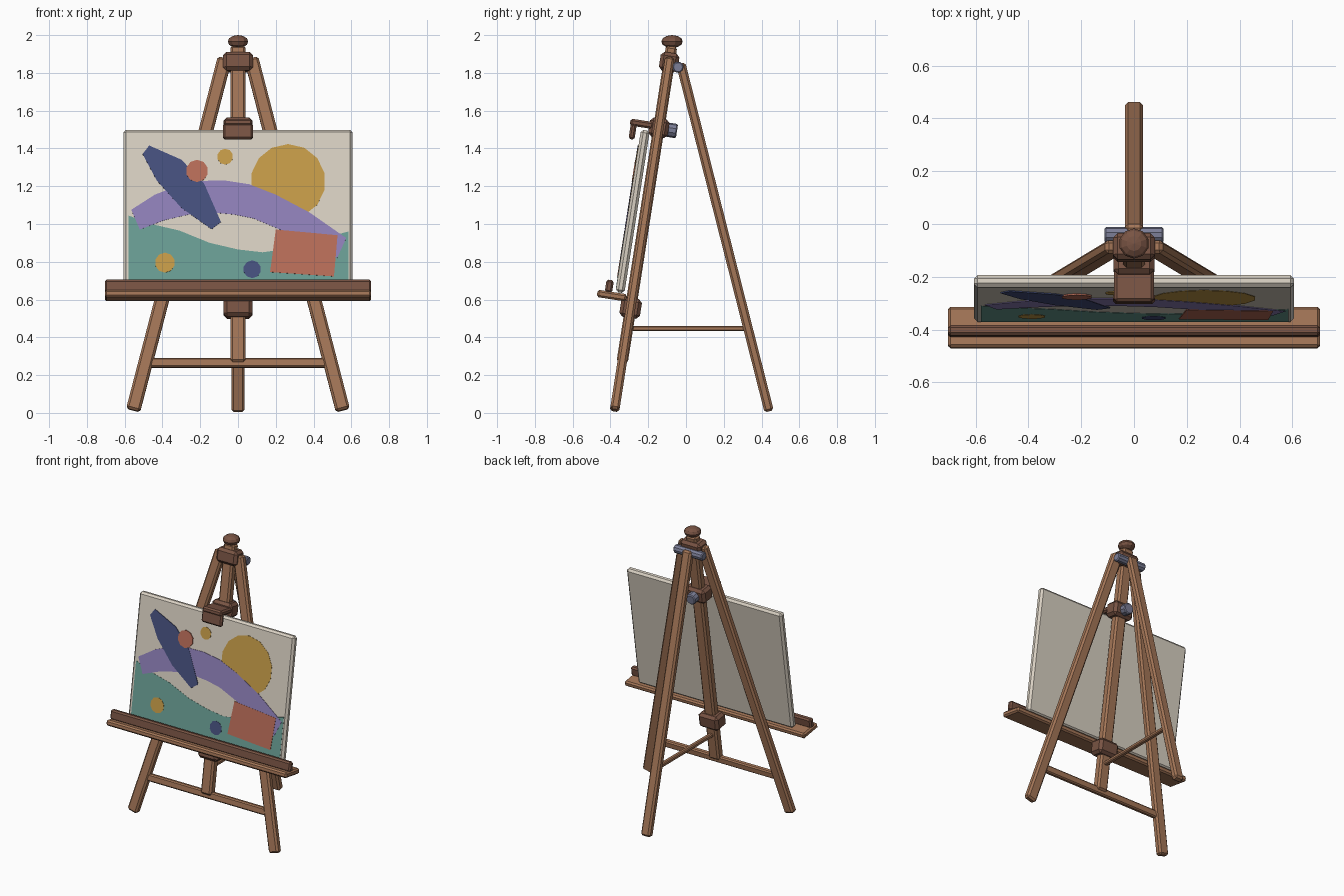
import bpy, bmesh, math
from mathutils import Matrix, Vector

if "Cube" in bpy.data.objects:
    bpy.data.objects.remove(bpy.data.objects["Cube"])

# Tilted frame shared by everything on the leaning front of the easel
TILT = math.radians(8.9)
FRONT = Matrix.Translation((0, -0.38, 0)) @ Matrix.Rotation(-TILT, 4, 'X')
WORLD = Matrix.Identity(4)


def material(name, rgb):
    m = bpy.data.materials.new(name)
    m.diffuse_color = (*rgb, 1)
    m.use_nodes = True
    m.node_tree.nodes["Principled BSDF"].inputs["Base Color"].default_value = m.diffuse_color
    return m


WOOD = material("wood", (0.37, 0.18, 0.095))
DARK = material("dark_wood", (0.19, 0.088, 0.057))
METAL = material("metal", (0.2, 0.21, 0.31))
CLOTH = material("cloth", (0.69, 0.63, 0.54))
TEAL = material("teal", (0.145, 0.342, 0.296))
OCHRE = material("ochre", (0.56, 0.33, 0.065))
PURPLE = material("purple", (0.275, 0.216, 0.485))
NAVY = material("navy", (0.061, 0.08, 0.209))
RED = material("red", (0.485, 0.153, 0.098))


def finish(name, bm, matrix, mat):
    bmesh.ops.recalc_face_normals(bm, faces=bm.faces[:])
    me = bpy.data.meshes.new(name)
    bm.to_mesh(me)
    bm.free()
    me.materials.append(mat)
    ob = bpy.data.objects.new(name, me)
    ob.matrix_world = matrix
    bpy.context.collection.objects.link(ob)
    return ob


def block(name, size, matrix, mat, bevel=0.012):
    bm = bmesh.new()
    bmesh.ops.create_cube(bm, size=1)
    bmesh.ops.scale(bm, vec=size, verts=bm.verts)
    bmesh.ops.bevel(bm, geom=bm.edges[:], offset=bevel, segments=1, affect='EDGES')
    return finish(name, bm, matrix, mat)


def span(name, x, y, z, mat, bevel=0.012):
    """Box in the tilted frame: half width x, depth range y, height range z."""
    c = Matrix.Translation((0, sum(y) / 2, sum(z) / 2))
    return block(name, (2 * x, y[1] - y[0], z[1] - z[0]), FRONT @ c, mat, bevel)


def bar(name, p, q, width, thick, mat, frame=WORLD, bevel=0.012, side=(1, 0, 0)):
    """Bar between two points, width measured along the side direction."""
    p, q = Vector(p), Vector(q)
    axis = (q - p).normalized()
    depth = axis.cross(Vector(side)).normalized()
    wide = depth.cross(axis)
    m = Matrix((wide, depth, axis)).transposed().to_4x4()
    m.translation = (p + q) / 2
    return block(name, (width, thick, (q - p).length), frame @ m, mat, bevel)


def cylinder(name, r, length, matrix, mat, sides=10, bevel=0.006):
    bm = bmesh.new()
    bmesh.ops.create_cone(bm, cap_ends=True, segments=sides, radius1=r, radius2=r, depth=length)
    rims = [e for e in bm.edges if abs(e.verts[0].co.z - e.verts[1].co.z) < 1e-5]
    bmesh.ops.bevel(bm, geom=rims, offset=bevel, segments=1, affect='EDGES')
    return finish(name, bm, matrix, mat)


# Legs, mast and braces
for s, tag in ((-1, "left"), (1, "right")):
    bar("front_leg_" + tag, (s * 0.555, 0, 0.014), (s * 0.07, 0, 1.9), 0.076, 0.05, WOOD, FRONT)
bar("rear_leg", (0, 0.44, 0.008), (0, -0.028, 1.85), 0.07, 0.05, WOOD)
span("mast", 0.041, (-0.03, 0.03), (0.27, 1.965), WOOD)
bar("cross_brace", (-0.475, 0, 0.268), (0.475, 0, 0.268), 0.05, 0.036, WOOD, FRONT, 0.008, (0, 0, 1))
bar("stay_bar", (0, -0.285, 0.447), (0, 0.33, 0.447), 0.03, 0.026, WOOD, WORLD, 0.006)

# Head block, hinge bolt and finial
span("head_block", 0.08, (-0.05, 0.05), (1.83, 1.93), DARK, 0.018)
cylinder("hinge_bolt", 0.03, 0.224,
         Matrix.Translation((0, -0.042, 1.83)) @ Matrix.Rotation(math.pi / 2, 4, 'Y'), METAL)
bm = bmesh.new()
bmesh.ops.create_uvsphere(bm, u_segments=10, v_segments=6, radius=0.057)
bmesh.ops.scale(bm, vec=(1, 1, 0.6), verts=bm.verts)
finish("finial", bm, Matrix.Translation((0, -0.074, 1.966)), DARK)

# Tray with its lip and slider block
span("tray_shelf", 0.705, (-0.187, -0.03), (0.592, 0.631), WOOD, 0.01)
span("tray_lip", 0.705, (-0.149, -0.11), (0.625, 0.692), DARK, 0.01)
span("tray_slider", 0.077, (-0.055, 0.055), (0.51, 0.615), DARK, 0.018)

# Upper clamp
span("clamp_slider", 0.077, (-0.052, 0.052), (1.477, 1.578), DARK, 0.018)
span("clamp_arm", 0.075, (-0.155, -0.03), (1.516, 1.553), DARK, 0.01)
span("clamp_lip", 0.079, (-0.15, -0.118), (1.445, 1.53), DARK, 0.01)
cylinder("clamp_knob", 0.038, 0.055,
         FRONT @ Matrix.Translation((0, 0.07, 1.525)) @ Matrix.Rotation(math.pi / 2, 4, 'X'), METAL)

# Canvas
FACE = -0.092
span("canvas", 0.607, (FACE, -0.045), (0.634, 1.504), CLOTH, 0.014)


def paint(name, pts, layer, mat):
    """Thin flat patch of paint from front-view (x, z) points."""
    top = FACE - 0.0015 * layer
    bm = bmesh.new()
    vs = [bm.verts.new((x, top, (z + FACE * math.sin(TILT)) / math.cos(TILT))) for x, z in pts]
    f = bm.faces.new(vs)
    ext = bmesh.ops.extrude_face_region(bm, geom=[f])["geom"]
    new = [g for g in ext if isinstance(g, bmesh.types.BMVert)]
    bmesh.ops.translate(bm, vec=(0, FACE + 0.001 - top, 0), verts=new)
    return finish(name, bm, FRONT, mat)


def disc(name, x, z, r, layer, mat, sides=10):
    a = [2 * math.pi * (i + 0.5) / sides for i in range(sides)]
    return paint(name, [(x + r * math.cos(t), z + r * math.sin(t)) for t in a], layer, mat)


# Painted shapes, lowest layer first
paint("teal_hill", [(-0.58, 1.045), (-0.46, 1.0), (-0.31, 0.965), (-0.15, 0.9), (0, 0.865),
                    (0.13, 0.85), (0.27, 0.87), (0.43, 0.92), (0.585, 0.96),
                    (0.585, 0.665), (-0.58, 0.665)], 1, TEAL)
disc("sun", 0.265, 1.225, 0.198, 1, OCHRE, 14)
paint("purple_arc", [(-0.565, 1.075), (-0.44, 1.155), (-0.31, 1.205), (-0.19, 1.228), (-0.07, 1.23),
                     (0.06, 1.21), (0.2, 1.155), (0.38, 1.06), (0.573, 0.925), (0.525, 0.82),
                     (0.38, 0.9), (0.2, 0.98), (0.08, 1.03), (-0.02, 1.05), (-0.13, 1.06),
                     (-0.26, 1.05), (-0.39, 1.02), (-0.52, 0.97)], 2, PURPLE)
paint("navy_leaf", [(-0.505, 1.37), (-0.47, 1.415), (-0.3, 1.34), (-0.18, 1.215), (-0.09, 1.01),
                    (-0.14, 0.972), (-0.3, 1.085), (-0.43, 1.23)], 3, NAVY)
paint("red_patch", [(0.2, 0.97), (0.527, 0.94), (0.508, 0.722), (0.17, 0.745)], 3, RED)
disc("red_dot", -0.217, 1.28, 0.059, 4, RED)
disc("ochre_dot_upper", -0.068, 1.356, 0.042, 2, OCHRE)
disc("ochre_dot_lower", -0.387, 0.795, 0.053, 2, OCHRE)
disc("navy_dot", 0.075, 0.76, 0.047, 2, NAVY)
